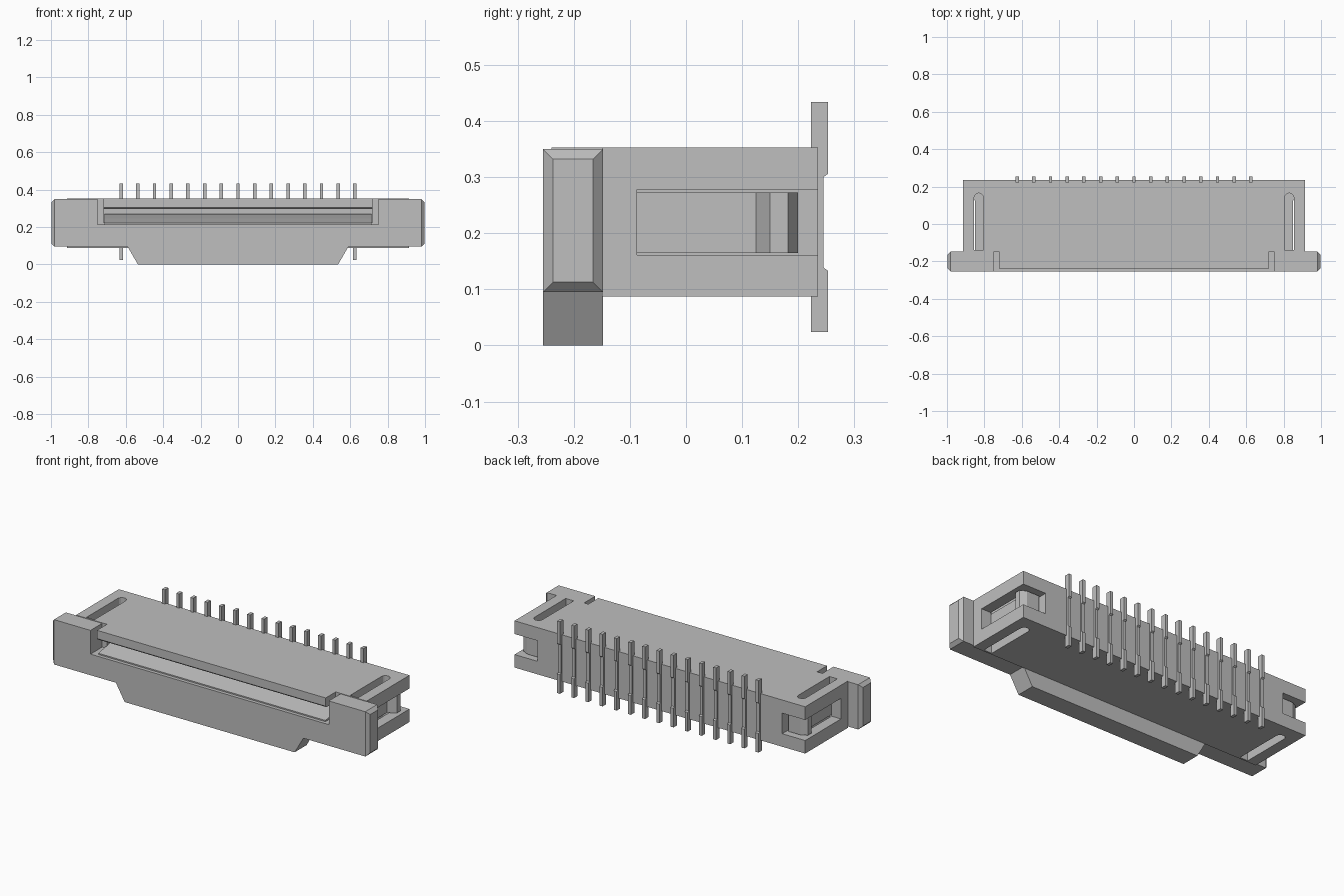
import bpy, bmesh, math

if "Cube" in bpy.data.objects:
    bpy.data.objects.remove(bpy.data.objects["Cube"])

plastic = bpy.data.materials.new("light_grey")
plastic.diffuse_color = (0.52, 0.52, 0.52, 1)
plastic.use_nodes = True
plastic.node_tree.nodes["Principled BSDF"].inputs["Base Color"].default_value = plastic.diffuse_color


def prism(name, pts, lo, hi, axis):
    """Extrude a 2D profile along an axis: x takes (y,z), y takes (x,z), z takes (x,y)."""
    place = {"x": lambda a, b, c: (c, a, b),
             "y": lambda a, b, c: (a, c, b),
             "z": lambda a, b, c: (a, b, c)}[axis]
    bm = bmesh.new()
    rings = [[bm.verts.new(place(a, b, c)) for a, b in pts] for c in (lo, hi)]
    n = len(pts)
    bm.faces.new(rings[0])
    bm.faces.new(rings[1][::-1])
    for i in range(n):
        j = (i + 1) % n
        bm.faces.new((rings[0][j], rings[0][i], rings[1][i], rings[1][j]))
    bmesh.ops.recalc_face_normals(bm, faces=bm.faces)
    me = bpy.data.meshes.new(name)
    bm.to_mesh(me)
    bm.free()
    me.materials.append(plastic)
    ob = bpy.data.objects.new(name, me)
    bpy.context.collection.objects.link(ob)
    return ob


def box(name, x0, x1, y0, y1, z0, z1):
    return prism(name, [(x0, y0), (x1, y0), (x1, y1), (x0, y1)], z0, z1, "z")


def cut(target, cutter):
    m = target.modifiers.new("cut", "BOOLEAN")
    m.operation, m.solver, m.object = "DIFFERENCE", "EXACT", cutter
    cutter.hide_render = True
    cutter.hide_set(True)


# Housing with cable slot, side latch windows and round-ended top slots
body = box("housing", -0.915, 0.915, -0.15, 0.235, 0.087, 0.353)
cut(body, box("cable_slot_cutter", -0.72, 0.72, -0.3, 0.12, 0.225, 0.298))
for s in (-1, 1):
    cut(body, box("window_cutter", min(s * 0.77, s * 1.1), max(s * 0.77, s * 1.1),
                  -0.087, 0.4, 0.161, 0.278))
    cx, r = s * 0.83, 0.025
    slot = [(cx - r, -0.14), (cx + r, -0.14)]
    slot += [(cx + r * math.cos(a * math.pi / 8), 0.14 + r * math.sin(a * math.pi / 8))
             for a in range(9)]
    cut(body, prism("slot_cutter", slot, 0.0, 0.5, "z"))

# Housing lip over the cable opening, chamfered underneath
prism("housing_lip", [(-0.24, 0.353), (-0.24, 0.306), (-0.232, 0.298),
                      (-0.14, 0.298), (-0.14, 0.353)], -0.72, 0.72, "x")

# Sloped contact ramp inside the opening
prism("slot_ramp", [(-0.235, 0.212), (-0.235, 0.222), (-0.1, 0.245), (0.1, 0.27),
                    (0.125, 0.27), (0.125, 0.212)], -0.715, 0.715, "x")

# Slider front bar: U-shaped with a tapered tongue below
half = [(0.535, 0.0), (0.59, 0.095), (0.98, 0.095), (0.98, 0.35), (0.75, 0.35), (0.75, 0.215)]
prism("slider_bar", half + [(-x, z) for x, z in half[::-1]], -0.255, -0.148, "y")

# Pin profile in (y, z): thick tails, slimmer middle
pin = [(0.223, 0.024), (0.253, 0.024), (0.253, 0.133), (0.245, 0.139),
       (0.245, 0.300), (0.253, 0.306), (0.253, 0.434), (0.223, 0.434)]
for i in range(15):
    x = (i - 7) * 0.0893
    prism("contact_pin", pin, x - 0.009, x + 0.009, "x")

for s in (-1, 1):
    # Chamfered slider end
    end = box("slider_end", -0.255, -0.148, 0.095, 0.35, 0, 1)
    for v in end.data.vertices:
        y, z, outer = v.co.x, v.co.y, v.co.z > 0.5
        if outer:
            y += 0.018 if y < -0.2 else -0.018
            z += 0.018 if z < 0.2 else -0.018
        v.co = (s * (0.998 if outer else 0.98), y, z)
    if s < 0:
        end.data.flip_normals()

    # Latch arm with hooked, tapered tip
    arm = [(0.785, -0.15), (0.85, -0.15), (0.85, 0.125), (0.895, 0.15),
           (0.895, 0.182), (0.86, 0.2), (0.785, 0.2)]
    prism("latch_arm", [(s * x, y) for x, y in arm], 0.165, 0.273, "z")
